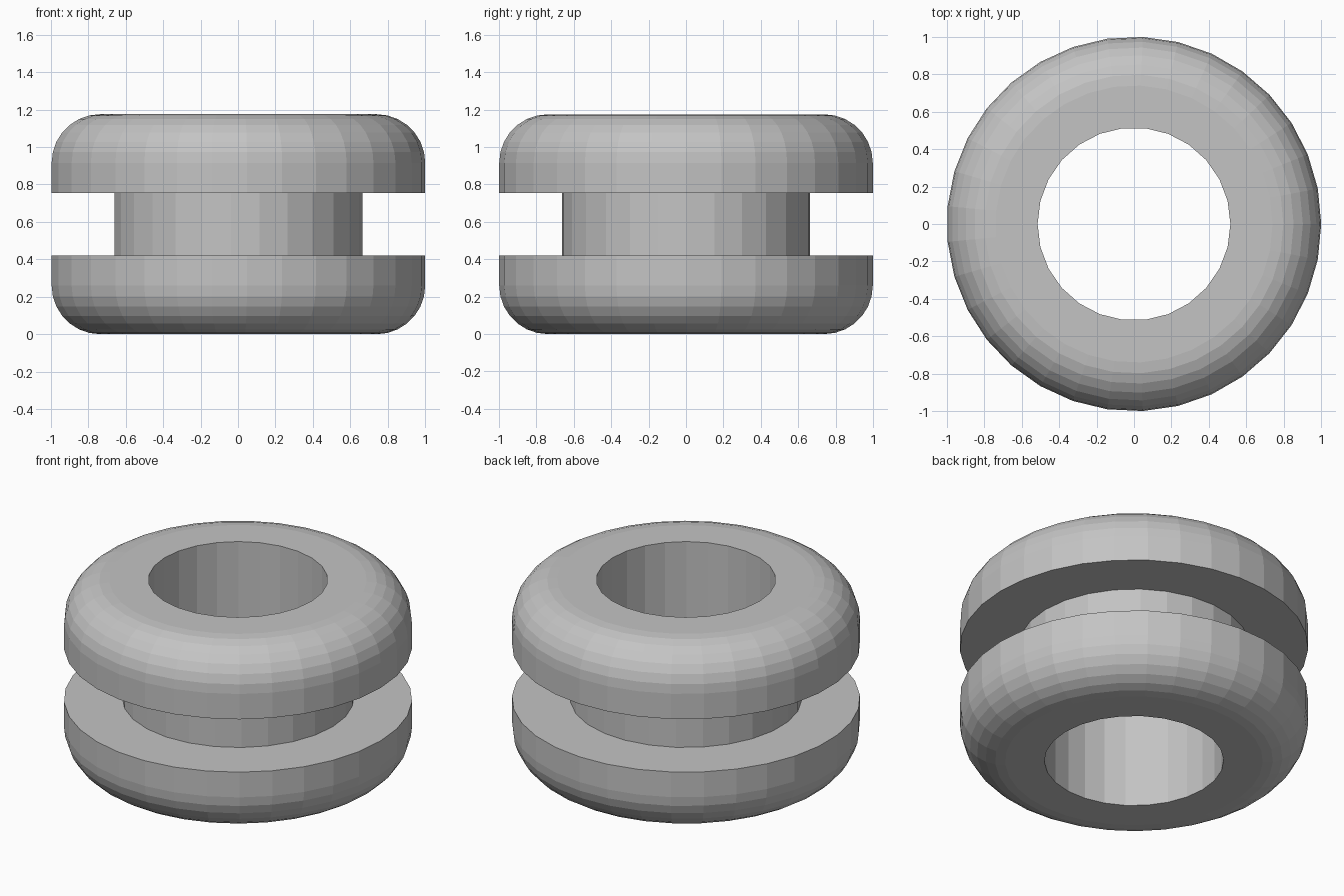
import bpy
import bmesh
from math import sin, cos, pi, tau

old = bpy.data.objects.get("Cube")
if old:
    bpy.data.objects.remove(old, do_unlink=True)

# Main sizes
HEIGHT, FLANGE = 1.175, 0.42
OUTER, NECK, HOLE = 1.0, 0.665, 0.515
FILLET, STEPS = 0.26, 7
OUTER_SIDES, NECK_SIDES, HOLE_SIDES = 33, 27, 26

# Rubber material
rubber = bpy.data.materials.new("grey rubber")
rubber.use_nodes = True
grey = (0.55, 0.55, 0.55, 1)
rubber.diffuse_color = grey
rubber.node_tree.nodes["Principled BSDF"].inputs["Base Color"].default_value = grey

# Profile rings (radius, height, sides): lower half, then its mirror
lower = [(HOLE, 0, HOLE_SIDES)]
for i in range(STEPS + 1):
    a = i / STEPS * pi / 2
    lower.append((OUTER - FILLET * (1 - sin(a)), FILLET * (1 - cos(a)), OUTER_SIDES))
lower += [(OUTER, FLANGE, OUTER_SIDES), (NECK, FLANGE, NECK_SIDES)]
profile = lower + [(r, HEIGHT - z, n) for r, z, n in reversed(lower)]

bm = bmesh.new()


def make_ring(radius, z, sides):
    verts = [bm.verts.new((radius * cos(tau * k / sides), radius * sin(tau * k / sides), z))
             for k in range(sides)]
    edges = [bm.edges.new((verts[k - 1], verts[k])) for k in range(sides)]
    return verts, edges


def join(a, b):
    """Quads between matching rings, a flat filled annulus between unlike ones."""
    (va, ea), (vb, eb) = a, b
    if len(va) == len(vb):
        for k in range(len(va)):
            bm.faces.new((va[k - 1], va[k], vb[k], vb[k - 1]))
    else:
        bmesh.ops.triangle_fill(bm, edges=ea + eb, use_beauty=True, normal=(0, 0, 1))


# Closed grommet body: flanges, neck and through hole
rings = [make_ring(*p) for p in profile]
for i in range(len(rings)):
    join(rings[i - 1], rings[i])
bmesh.ops.recalc_face_normals(bm, faces=bm.faces[:])

mesh = bpy.data.meshes.new("grommet")
bm.to_mesh(mesh)
bm.free()
mesh.materials.append(rubber)
grommet = bpy.data.objects.new("grommet", mesh)
bpy.context.collection.objects.link(grommet)
